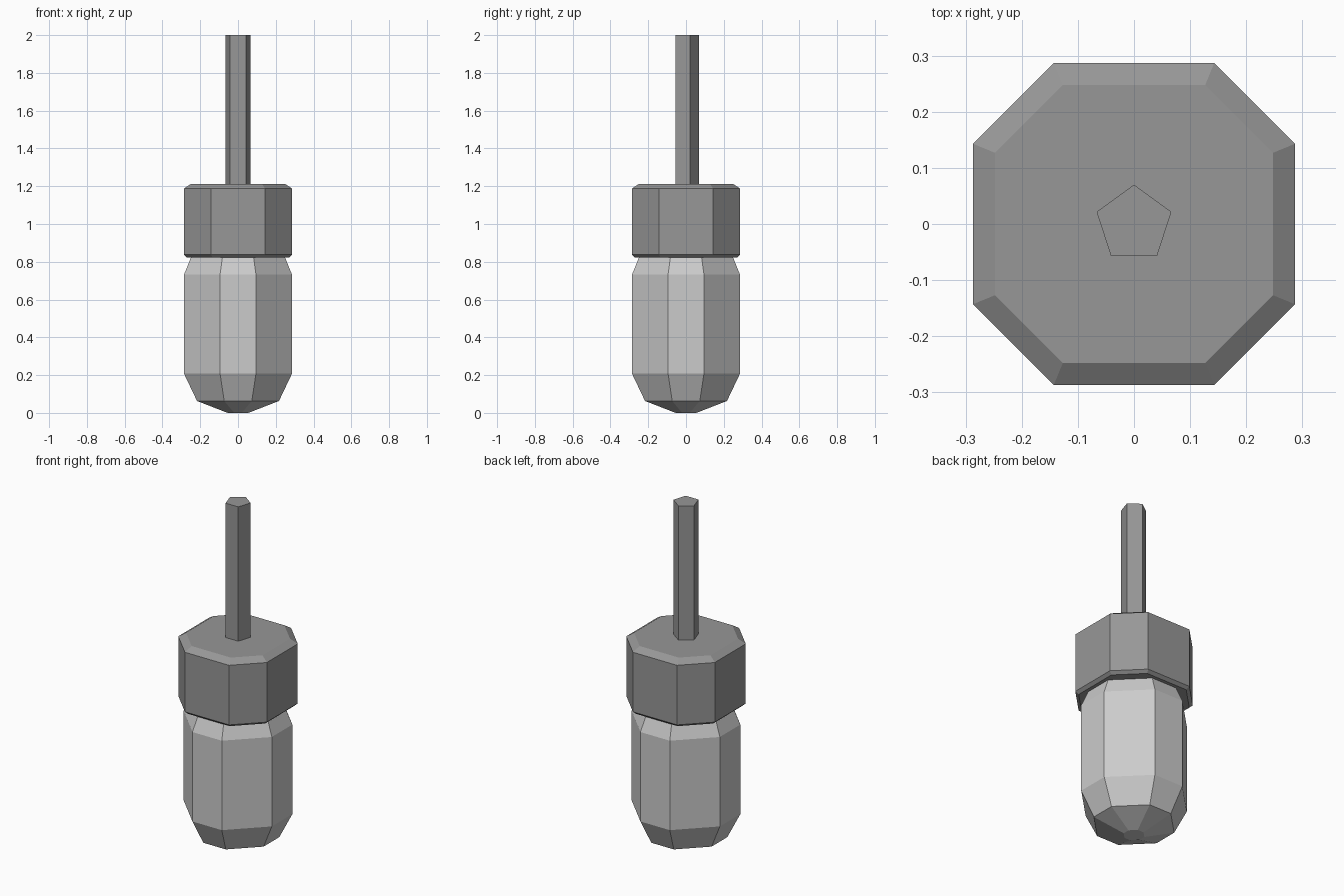
import bpy, bmesh, math

if "Cube" in bpy.data.objects:
    bpy.data.objects.remove(bpy.data.objects["Cube"])

# Dark grey for the cap and rod
dark = bpy.data.materials.new("dark_grey")
dark.diffuse_color = (0.31, 0.31, 0.31, 1)
dark.use_nodes = True
dark.node_tree.nodes["Principled BSDF"].inputs["Base Color"].default_value = dark.diffuse_color


def loft(name, rings, material=None):
    """Closed flat-faced solid from (z, outline points) rings, bottom to top."""
    bm = bmesh.new()
    loops = [[bm.verts.new((x, y, z)) for x, y in pts] for z, pts in rings]
    n = len(loops[0])
    for a, b in zip(loops, loops[1:]):
        for i in range(n):
            j = (i + 1) % n
            bm.faces.new((a[i], a[j], b[j], b[i]))
    bm.faces.new(loops[0][::-1])
    bm.faces.new(loops[-1])
    bmesh.ops.recalc_face_normals(bm, faces=bm.faces)
    mesh = bpy.data.meshes.new(name)
    bm.to_mesh(mesh)
    bm.free()
    if material:
        mesh.materials.append(material)
    obj = bpy.data.objects.new(name, mesh)
    bpy.context.collection.objects.link(obj)
    return obj


def octagon(r, s):
    """Square of half-width r with cut corners; s is half the flat side."""
    return [(r, -s), (r, s), (s, r), (-s, r), (-r, s), (-r, -s), (-s, -r), (s, -r)]


def pentagon(r):
    """Regular pentagon with one corner towards +y."""
    angles = [math.pi / 2 + i * math.tau / 5 for i in range(5)]
    return [(r * math.cos(a), r * math.sin(a)) for a in angles]


# Rounded lower body, tapering in under the cap
loft("body", [(z, octagon(r, s)) for z, r, s in [
    (0.0, 0.055, 0.02), (0.063, 0.217, 0.073), (0.208, 0.286, 0.095),
    (0.732, 0.286, 0.095), (0.828, 0.247, 0.082)]])

# Bevelled cap
loft("cap", [(z, octagon(r, s)) for z, r, s in [
    (0.822, 0.27, 0.135), (0.838, 0.287, 0.143),
    (1.187, 0.287, 0.143), (1.213, 0.248, 0.127)]], dark)

# Five-sided rod on top
loft("rod", [(1.2, pentagon(0.07)), (2.0, pentagon(0.07))], dark)
